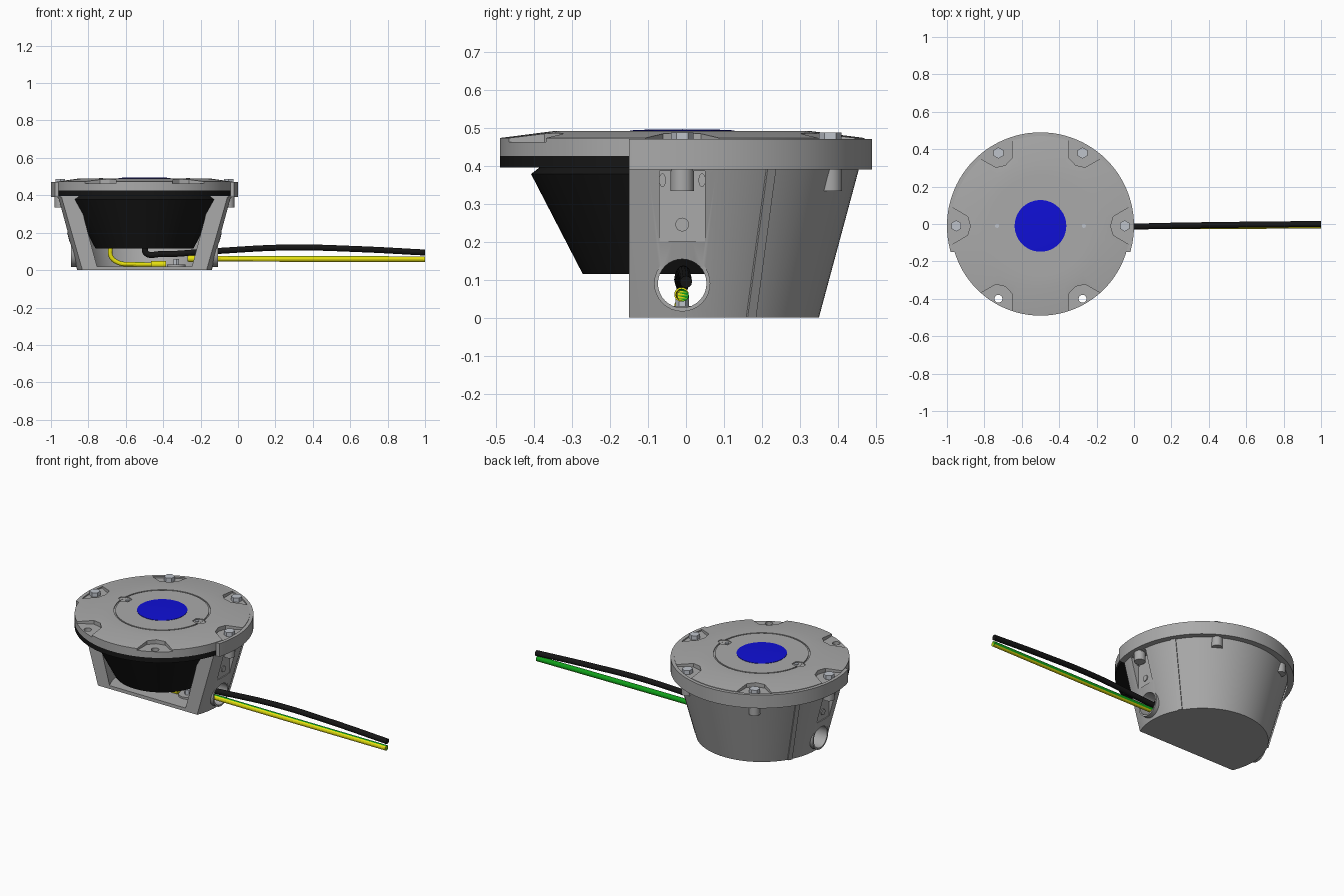
import bpy, bmesh, math
from mathutils import Matrix, Vector

if "Cube" in bpy.data.objects:
    bpy.data.objects.remove(bpy.data.objects["Cube"])

CX, CY = -0.5, -0.01          # axis of the housing
CENTRE = Matrix.Translation((CX, CY, 0))


def material(name, *rgb):
    m = bpy.data.materials.new(name)
    m.use_nodes = True
    m.diffuse_color = (*rgb, 1)
    m.node_tree.nodes["Principled BSDF"].inputs["Base Color"].default_value = (*rgb, 1)
    return m


GREY = material("cast grey", 0.4, 0.4, 0.4)
STEEL = material("bolt steel", 0.52, 0.55, 0.6)
BLACK = material("rubber black", 0.008, 0.008, 0.008)
BLUE = material("lens blue", 0.005, 0.005, 0.68)
YELLOW = material("wire yellow", 0.8, 0.75, 0.005)
GREEN = material("wire green", 0.005, 0.35, 0.01)


def add(name, bm, mat, matrix=CENTRE):
    bmesh.ops.recalc_face_normals(bm, faces=bm.faces)
    mesh = bpy.data.meshes.new(name)
    bm.to_mesh(mesh)
    bm.free()
    mesh.transform(matrix)
    mesh.materials.append(mat)
    ob = bpy.data.objects.new(name, mesh)
    bpy.context.collection.objects.link(ob)
    return ob


def lathe(name, profile, mat, steps=96):
    bm = bmesh.new()
    vs = [bm.verts.new((r, 0, z)) for r, z in profile]
    es = [bm.edges.new(p) for p in zip(vs, vs[1:])]
    bmesh.ops.spin(bm, geom=vs + es, cent=(0, 0, 0), axis=(0, 0, 1),
                   angle=2 * math.pi, steps=steps)
    bmesh.ops.remove_doubles(bm, verts=bm.verts, dist=1e-5)
    return add(name, bm, mat)


def polar(deg, r=0, z=0):
    # radial +x frame at an angle around the housing axis
    return CENTRE @ Matrix.Rotation(math.radians(deg), 4, 'Z') @ Matrix.Translation((r, 0, z))


def cylinder(name, r, depth, mat, matrix, sides=32, along_x=False):
    bm = bmesh.new()
    bmesh.ops.create_cone(bm, cap_ends=True, segments=sides, radius1=r, radius2=r, depth=depth)
    if along_x:
        matrix = matrix @ Matrix.Rotation(math.pi / 2, 4, 'Y')
    return add(name, bm, mat, matrix)


def box(name, size, mat, matrix):
    bm = bmesh.new()
    bmesh.ops.create_cube(bm, size=1)
    bmesh.ops.scale(bm, vec=size, verts=bm.verts)
    return add(name, bm, mat, matrix)


def prism(name, outline, z0, z1, mat, matrix):
    bm = bmesh.new()
    face = bm.faces.new([bm.verts.new((x, y, z0)) for x, y in outline])
    top = bmesh.ops.extrude_face_region(bm, geom=[face])["geom"]
    bmesh.ops.translate(bm, vec=(0, 0, z1 - z0),
                        verts=[v for v in top if isinstance(v, bmesh.types.BMVert)])
    return add(name, bm, mat, matrix)


def baked(ob):
    deps = bpy.context.evaluated_depsgraph_get()
    return bpy.data.meshes.new_from_object(ob.evaluated_get(deps))


def cut(ob, cutter, operation='DIFFERENCE', keep=False):
    mod = ob.modifiers.new("cut", 'BOOLEAN')
    mod.operation, mod.solver, mod.object = operation, 'EXACT', cutter
    mesh = baked(ob)
    ob.modifiers.clear()
    ob.data = mesh
    if not keep:
        bpy.data.objects.remove(cutter)


def tube(name, points, radius, mat):
    curve = bpy.data.curves.new(name, 'CURVE')
    curve.dimensions = '3D'
    curve.bevel_depth, curve.bevel_resolution, curve.use_fill_caps = radius, 4, True
    spline = curve.splines.new('BEZIER')
    spline.bezier_points.add(len(points) - 1)
    for bp, co in zip(spline.bezier_points, points):
        bp.co = co
        bp.handle_left_type = bp.handle_right_type = 'AUTO'
    temp = bpy.data.objects.new(name + "_path", curve)
    bpy.context.collection.objects.link(temp)
    mesh = baked(temp)
    bpy.data.objects.remove(temp)
    ob = bpy.data.objects.new(name, mesh)
    bpy.context.collection.objects.link(ob)
    mesh.materials.clear()
    mesh.materials.append(mat)
    return ob


def earth_stripe(ob):
    # green band along the upper back of a yellow wire
    ob.data.materials.append(GREEN)
    for p in ob.data.polygons:
        if p.normal.dot(Vector((0, 0.6, 0.8))) > 0.35 or (p.normal.x > 0.9 and p.center.y > CY):
            p.material_index = 1


# Housing pot with flange, ribs, side recesses, cable entries and cut-away front
housing = lathe("housing", [(0, 0), (.36, 0), (.465, .39), (.5, .39), (.5, .47), (.48, .47),
                            (.48, .395), (.38, .395), (.29, .02), (0, .02)], GREY)
for side in (0, 180):
    cut(housing, cylinder("gland", .074, .07, GREY, polar(side, .358, .09), along_x=True), 'UNION')
    cut(housing, cylinder("entry", .064, .3, GREY, polar(side, .38, .09), along_x=True))
    cut(housing, box("recess", (.2, .12, .186), GREY, polar(side, .508, .293)))
cut(housing, box("front_cut", (2, 1, 2), GREY, Matrix.Translation((CX, -.65, 0))))

for i, deg in enumerate((30, 150)):
    rib = prism("rib_%d" % (i + 1), [(.33, 0), (.367, 0), (.472, .39), (.43, .39)], -.013, .013,
                GREY, polar(deg) @ Matrix.Rotation(math.pi / 2, 4, 'X'))

# Recess details on both sides
for name, side in (("left", 0), ("right", 180)):
    cylinder(name + "_plug", .018, .008, GREY, polar(side, .409, .245), along_x=True)
    for y in (-.052, .052):
        slot = polar(side, .412, .362) @ Matrix.Translation((0, y, 0)) @ Matrix.Diagonal((1, .5, 1, 1))
        cylinder(name + "_slot", .018, .02, GREY, slot, 16, along_x=True)

# Cover plate with a shallow conical edge and a ring groove
cover = lathe("cover", [(0, .425), (.48, .425), (.48, .473), (.34, .491), (.265, .491),
                        (.265, .485), (.257, .485), (.257, .491), (0, .491)], GREY)
gasket = lathe("gasket", [(0, .395), (.48, .395), (.48, .425), (0, .425)], BLACK)
for deg in range(0, 360, 60):
    cut(cover, prism("pocket", [(.39, -.05), (.375, 0), (.39, .05), (.475, .1), (.52, .1),
                                (.52, -.1), (.475, -.1)], .462, .55, GREY, polar(deg)))
    if deg > 180:
        # open bolt holes where the flange is missing
        for part in (cover, gasket):
            cut(part, cylinder("bolt_hole", .021, .4, GREY, polar(deg, .45, .45)))
    else:
        cylinder("bolt_%d" % deg, .03, .026, STEEL, polar(deg, .45, .474), 6)
        cylinder("bolt_boss_%d" % deg, .031, .06, GREY, polar(deg, .45, .364))
for side in (0, 180):
    cut(cover, prism("notch", [(.215, -.02), (.215, .02), (.25, .032), (.285, .012),
                               (.285, -.012), (.25, -.032)], .486, .6, GREY, polar(side)))
    cylinder("pin_%d" % side, .011, .008, STEEL, polar(side, .232, .488), 16)

# Lens
lathe("lens", [(0, .496), (.08, .4955), (.138, .493), (.138, .488), (0, .488)], BLUE)

# Inner lamp body
lathe("lamp_body", [(0, .115), (.262, .115), (.398, .378), (.375, .396), (0, .396)], BLACK)

# Wires and their crimp sleeves
tube("supply_cable", [(-.5, CY, .13), (-.49, CY, .09), (-.42, CY, .085), (-.15, -.015, .1),
                      (.27, -.008, .121), (.65, -.003, .112), (1, 0, .094)], .016, BLACK)
earth_stripe(tube("earth_wire", [(-.27, -.012, .061), (.3, -.012, .06), (1, -.008, .058)],
                  .0155, YELLOW))
earth_stripe(tube("inner_earth_wire", [(-.68, CY, .13), (-.68, CY, .075), (-.64, CY, .04),
                                       (-.56, CY, .032), (-.39, CY, .03)], .012, YELLOW))
for x, z in ((-.225, .061), (-.425, .03)):
    cylinder("crimp_sleeve", .019, .08, YELLOW, Matrix.Translation((x, -.012, z)), 24, True)

# Earth terminal on the floor
cylinder("terminal_base", .05, .012, GREY, Matrix.Translation((-.33, CY, .025)))
cylinder("terminal_screw", .018, .04, STEEL, Matrix.Translation((-.33, CY, .04)), 6)

# Smooth curved surfaces, keep machined edges crisp
bpy.ops.object.select_all(action='DESELECT')
for ob in bpy.context.collection.objects:
    if ob.type == 'MESH':
        ob.select_set(True)
        bpy.context.view_layer.objects.active = ob
bpy.ops.object.shade_smooth_by_angle(angle=math.radians(25))
